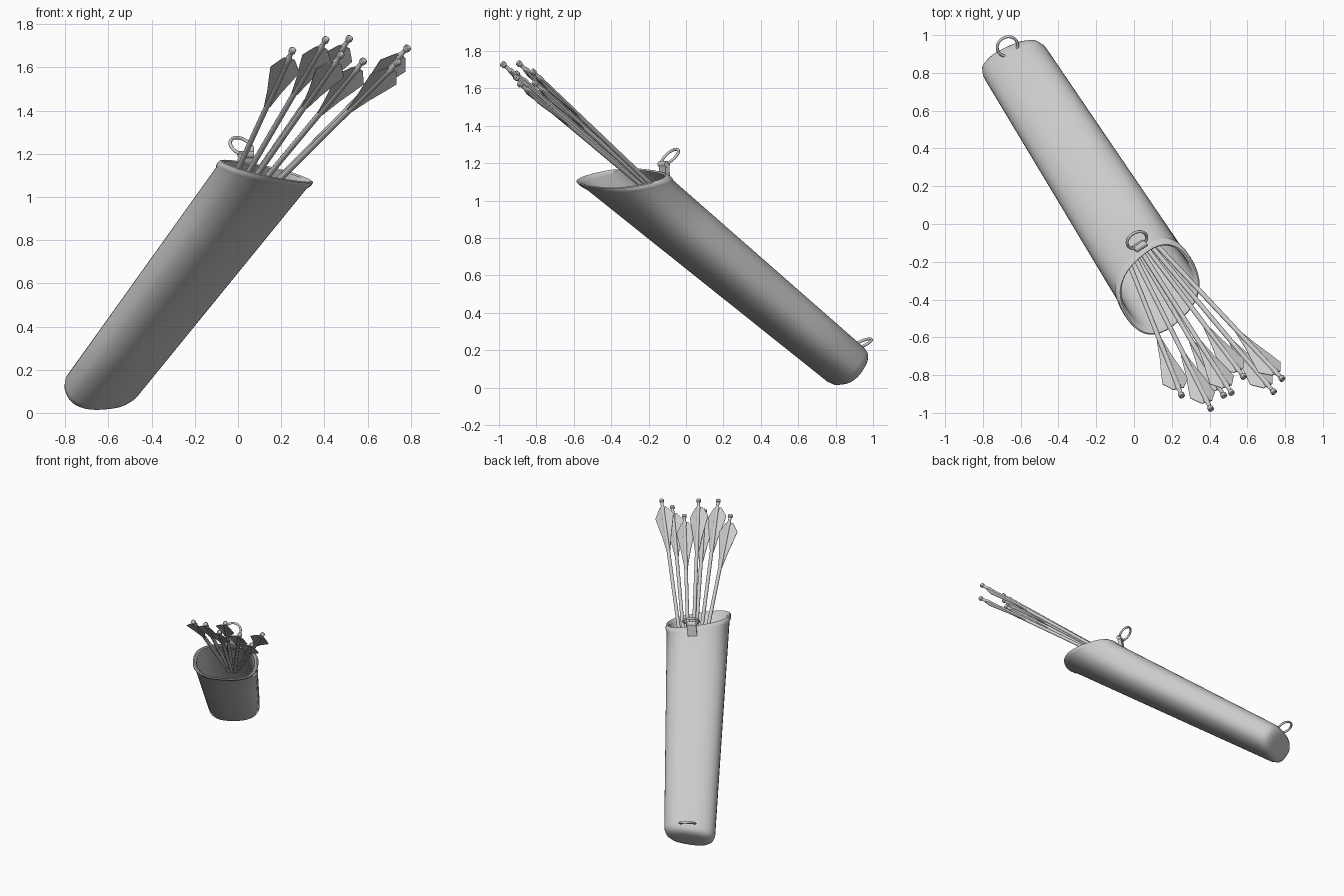
import bpy, bmesh, math
from mathutils import Vector, Matrix

cube = bpy.data.objects.get("Cube")
if cube:
    bpy.data.objects.remove(cube)

# Single flat colour
grey = bpy.data.materials.new("plain_grey")
grey.use_nodes = True
grey.diffuse_color = (0.6, 0.6, 0.6, 1)
grey.node_tree.nodes["Principled BSDF"].inputs["Base Color"].default_value = (0.6, 0.6, 0.6, 1)

# Quiver frame: across its width, along its length, out of its back
ACROSS = Vector((0.843, 0.538, 0))
ALONG = Vector((0.44, -0.69, 0.575))
OUT = Vector((-0.309, 0.485, 0.818))
BASE = Vector((-0.279, 0.303, 0.582))


def place(n, u, t):
    return BASE + ACROSS * n + OUT * u + ALONG * t


def finish(name, bm, angle=40):
    bmesh.ops.recalc_face_normals(bm, faces=bm.faces)
    mesh = bpy.data.meshes.new(name)
    bm.to_mesh(mesh)
    bm.free()
    ob = bpy.data.objects.new(name, mesh)
    bpy.context.collection.objects.link(ob)
    mesh.materials.append(grey)
    bpy.ops.object.select_all(action="DESELECT")
    ob.select_set(True)
    bpy.context.view_layer.objects.active = ob
    bpy.ops.object.shade_smooth_by_angle(angle=math.radians(angle))
    return ob


def loft(bm, rings):
    loops = [[bm.verts.new(p) for p in ring] for ring in rings]
    for a, b in zip(loops, loops[1:]):
        for i in range(len(a)):
            j = (i + 1) % len(a)
            bm.faces.new((a[i], a[j], b[j], b[i]))
    bm.faces.new(loops[0])
    bm.faces.new(loops[-1])


def frame(origin, x, y):
    z = x.cross(y).normalized()
    return Matrix.Translation(origin) @ Matrix((x, y, z)).transposed().to_4x4()


# Quiver body: rounded-box section, slanted mouth, open inside
def section(f, scale, sides=40):
    ring = []
    for i in range(sides):
        a = math.tau * i / sides
        c, s = math.cos(a), math.sin(a)
        g = min(max(f, 0), 1)
        n = math.copysign(abs(c) ** 0.8, c) * (0.18 + 0.042 * g) * scale
        u = math.copysign(abs(s) ** 0.8, s) * (0.115 + 0.034 * g) * scale
        low = -0.85 + 0.14 * n
        high = 0.933 - 0.198 * n - 0.928 * u
        ring.append(place(n, u, low + (high - low) * f))
    return ring


body = bmesh.new()
outer = [(-0.005, 0.55), (0, 0.8), (0.01, 0.93), (0.03, 1), (0.25, 1), (0.5, 1), (0.75, 1)]
lip = [(0.97, 1), (0.98, 1.03), (0.99, 1.04), (1, 1.02), (1.003, 0.98), (0.997, 0.93), (0.985, 0.91)]
inner = [(0.7, 0.9), (0.4, 0.9), (0.04, 0.88)]
loft(body, [section(f, s) for f, s in outer + lip + inner])
finish("quiver_body", body)


# Hanging rings with their sleeves and leather tabs
def hanger(name, centre, lean, foot, radius=0.056):
    centre, lean = Vector(centre), Vector(lean).normalized()
    mat = frame(centre, ACROSS, lean)
    bpy.ops.mesh.primitive_torus_add(major_radius=radius, minor_radius=0.008,
                                     major_segments=28, minor_segments=8)
    ring = bpy.context.object
    ring.name = name + "_ring"
    ring.matrix_world = mat
    ring.data.materials.append(grey)
    bpy.ops.object.shade_smooth()
    grip = centre - lean * radius
    bm = bmesh.new()
    turn = Matrix.Rotation(math.pi / 2, 4, "Y")
    bmesh.ops.create_cone(bm, cap_ends=True, segments=14, radius1=0.018, radius2=0.018,
                          depth=0.07, matrix=frame(grip, ACROSS, lean) @ turn)
    finish(name + "_sleeve", bm)
    bm = bmesh.new()
    down = grip - foot
    mid = (grip + foot) / 2
    size = Matrix.Diagonal((0.065, down.length, 0.026, 1))
    bmesh.ops.create_cube(bm, size=1, matrix=frame(mid, ACROSS, down.normalized()) @ size)
    finish(name + "_tab", bm)


hanger("top_hanger", (0.015, -0.085, 1.235), (-0.377, 0.59, 0.714), place(0.03, 0.135, 0.72))
hanger("bottom_hanger", (-0.67, 0.94, 0.235), (-0.475, 0.744, 0.469), place(0.01, 0.09, -0.76))

# Arrows fan out from a meeting point inside the quiver
MEET = Vector((-0.2, 0.23, 0.69))
TIPS = [(0.255, -0.915, 1.685), (0.41, -0.985, 1.735), (0.48, -0.915, 1.665),
        (0.52, -0.9, 1.74), (0.585, -0.815, 1.635), (0.745, -0.895, 1.63),
        (0.79, -0.825, 1.695)]
# Distance from the nock end and radius
SHAFT = [(0, 0.012), (0.004, 0.017), (0.02, 0.017), (0.026, 0.011), (0.055, 0.011),
         (0.07, 0.016), (0.1, 0.013), (1.4, 0.013)]
# Distance from the nock end and half width of the feathers
VANE = [(0.065, 0.028), (0.13, 0.07), (0.2, 0.056), (0.3, 0.034), (0.42, 0.014)]


def arrow(index, tip):
    tip = Vector(tip)
    axis = (MEET - tip).normalized()
    side = Vector((1, 0, 0))
    side = (side - axis * side.dot(axis)).normalized()
    up = axis.cross(side)
    if up.z < 0:
        up = -up
    bm = bmesh.new()
    rings = []
    for dist, r in SHAFT:
        angles = [math.tau * k / 10 for k in range(10)]
        rings.append([tip + axis * dist + (side * math.cos(a) + up * math.sin(a)) * r
                      for a in angles])
    loft(bm, rings)
    finish("arrow_shaft_%d" % index, bm)
    # Paired feathers, each a thin tapering blade folded slightly down
    bm = bmesh.new()
    for sign in (-1, 1):
        blade = []
        for dist, w in VANE:
            p = tip + axis * dist
            edge = p + side * sign * w - up * w * 0.25
            blade.append([p + up * 0.006, edge + up * 0.002, edge - up * 0.002, p - up * 0.006])
        loft(bm, blade)
    finish("arrow_feathers_%d" % index, bm, 20)


for i, tip in enumerate(TIPS):
    arrow(i + 1, tip)
